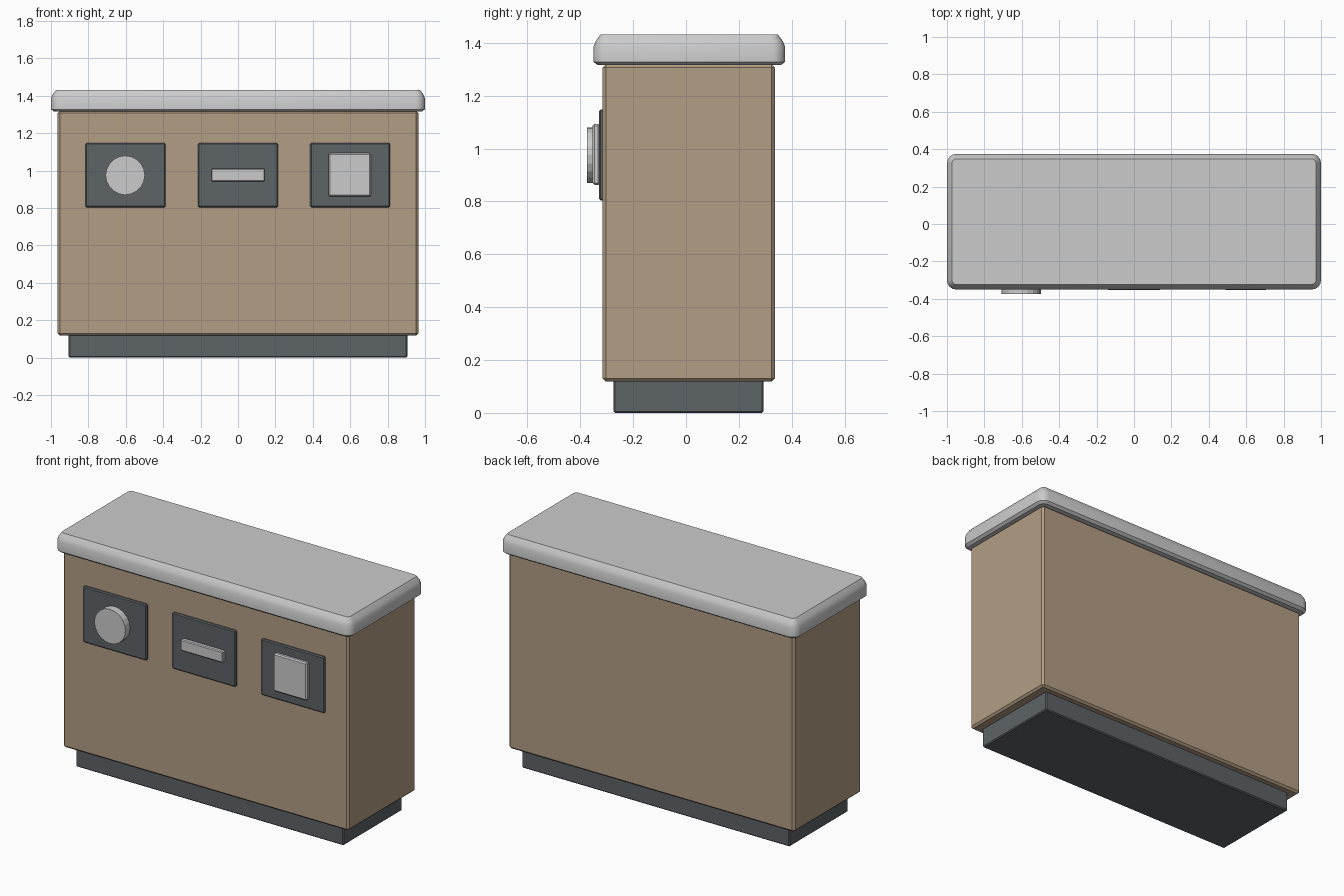
import bpy, bmesh, math

if "Cube" in bpy.data.objects:
    bpy.data.objects.remove(bpy.data.objects["Cube"])


def material(name, color):
    m = bpy.data.materials.new(name)
    m.diffuse_color = color
    m.use_nodes = True
    m.node_tree.nodes["Principled BSDF"].inputs["Base Color"].default_value = m.diffuse_color
    return m


tan = material("tan", (0.45, 0.34, 0.23, 1))
dark = material("dark_slate", (0.11, 0.125, 0.135, 1))


def finish(name, bm, mat=None, bevel=0.0, segments=1, smooth=False):
    bmesh.ops.recalc_face_normals(bm, faces=bm.faces[:])
    me = bpy.data.meshes.new(name)
    bm.to_mesh(me)
    bm.free()
    ob = bpy.data.objects.new(name, me)
    bpy.context.collection.objects.link(ob)
    if mat:
        me.materials.append(mat)
    if bevel:
        b = ob.modifiers.new("bevel", 'BEVEL')
        b.width = bevel
        b.segments = segments
        b.limit_method = 'ANGLE'
    if smooth:
        bpy.ops.object.select_all(action='DESELECT')
        ob.select_set(True)
        bpy.context.view_layer.objects.active = ob
        bpy.ops.object.shade_smooth_by_angle(angle=math.radians(30))
    return ob


def box(name, x, y, z, mat=None, bevel=0.0):
    bm = bmesh.new()
    bmesh.ops.create_cube(bm, size=1)
    for v in bm.verts:
        v.co = [(a + b) / 2 + c * (b - a) for (a, b), c in zip((x, y, z), v.co)]
    return finish(name, bm, mat, bevel)


# Plinth and cabinet body
box("plinth", (-0.905, 0.905), (-0.274, 0.293), (0, 0.125), dark, 0.006)
box("cabinet_body", (-0.965, 0.965), (-0.315, 0.336), (0.118, 1.319), tan, 0.012)

# Countertop: stacked rounded rectangles, chamfered above and below
bm = bmesh.new()
rings = []
for inset, z in ((0.017, 1.315), (0, 1.328), (0, 1.385), (0.009, 1.407), (0.027, 1.431)):
    r = 0.05 - inset
    ring = []
    for corner, (sx, sy) in enumerate(((1, 1), (-1, 1), (-1, -1), (1, -1))):
        for i in range(5):
            a = math.radians(corner * 90 + i * 22.5)
            ring.append(bm.verts.new((sx * 0.95 + r * math.cos(a),
                                      0.0125 + sy * 0.3125 + r * math.sin(a), z)))
    rings.append(ring)
for lo, hi in zip(rings, rings[1:]):
    for i in range(len(lo)):
        j = (i + 1) % len(lo)
        bm.faces.new((lo[i], lo[j], hi[j], hi[i]))
bm.faces.new(rings[0])
bm.faces.new(rings[-1])
finish("countertop", bm, smooth=True)

# Dark front panels
for label, x in (("left", -0.602), ("middle", 0), ("right", 0.6)):
    box(label + "_panel", (x - 0.214, x + 0.214), (-0.33, -0.31), (0.804, 1.147), dark, 0.006)

# Round knob
bm = bmesh.new()
bmesh.ops.create_cone(bm, cap_ends=True, segments=20, radius1=0.105, radius2=0.105, depth=0.05)
for v in bm.verts:
    x, y, z = v.co
    v.co = (x - 0.603, z - 0.35, y + 0.975)
finish("round_knob", bm)

# Bar and square button
box("slot_bar", (-0.143, 0.143), (-0.353, -0.325), (0.942, 1.01), bevel=0.005)
box("square_button", (0.484, 0.711), (-0.353, -0.325), (0.862, 1.093), bevel=0.007)
